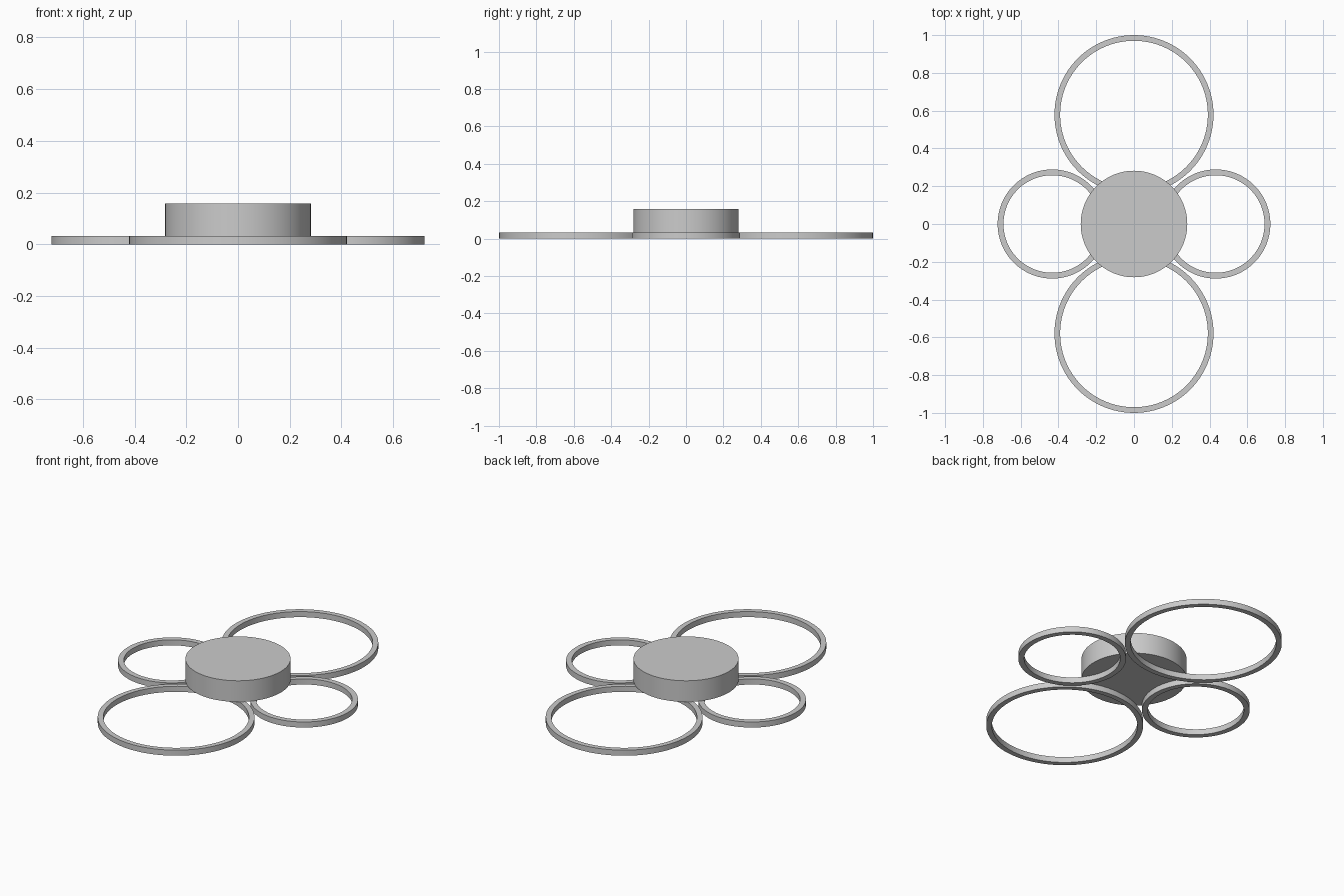
import bpy, bmesh, math

if "Cube" in bpy.data.objects:
    bpy.data.objects.remove(bpy.data.objects["Cube"])

SEGMENTS = 96
RING_TOP = 0.033
HUB_TOP = 0.158


def lathe(name, profile, location):
    """Spin a closed (radius, z) profile about a vertical axis."""
    bm = bmesh.new()
    verts = [bm.verts.new((r, 0, z)) for r, z in profile]
    edges = [bm.edges.new((verts[i], verts[(i + 1) % len(verts)]))
             for i in range(len(verts))]
    bmesh.ops.spin(bm, geom=verts + edges, axis=(0, 0, 1), cent=(0, 0, 0),
                   angle=math.tau, steps=SEGMENTS, use_merge=True)
    bmesh.ops.remove_doubles(bm, verts=bm.verts, dist=1e-5)
    bmesh.ops.recalc_face_normals(bm, faces=bm.faces)
    return finish(name, bm, location)


def finish(name, bm, location):
    mesh = bpy.data.meshes.new(name)
    bm.to_mesh(mesh)
    bm.free()
    obj = bpy.data.objects.new(name, mesh)
    obj.location = location
    bpy.context.collection.objects.link(obj)
    bpy.ops.object.select_all(action='DESELECT')
    obj.select_set(True)
    bpy.context.view_layer.objects.active = obj
    bpy.ops.object.shade_smooth_by_angle(angle=math.radians(30))
    return obj


def ring(name, outer, inner, x, y):
    lathe(name, [(inner, 0), (outer, 0), (outer, RING_TOP), (inner, RING_TOP)],
          (x, y, 0))


# Large rings front and back, small rings left and right
for side, y in (("front", -0.579), ("back", 0.579)):
    ring("large_ring_" + side, 0.421, 0.391, 0, y)
for side, x in (("left", -0.433), ("right", 0.433)):
    ring("small_ring_" + side, 0.289, 0.258, x, 0)

# Solid round hub resting on the rings
bm = bmesh.new()
bmesh.ops.create_cone(bm, cap_ends=True, segments=SEGMENTS, radius1=0.282,
                      radius2=0.282, depth=HUB_TOP - RING_TOP)
finish("central_hub", bm, (0, 0, (HUB_TOP + RING_TOP) / 2))
